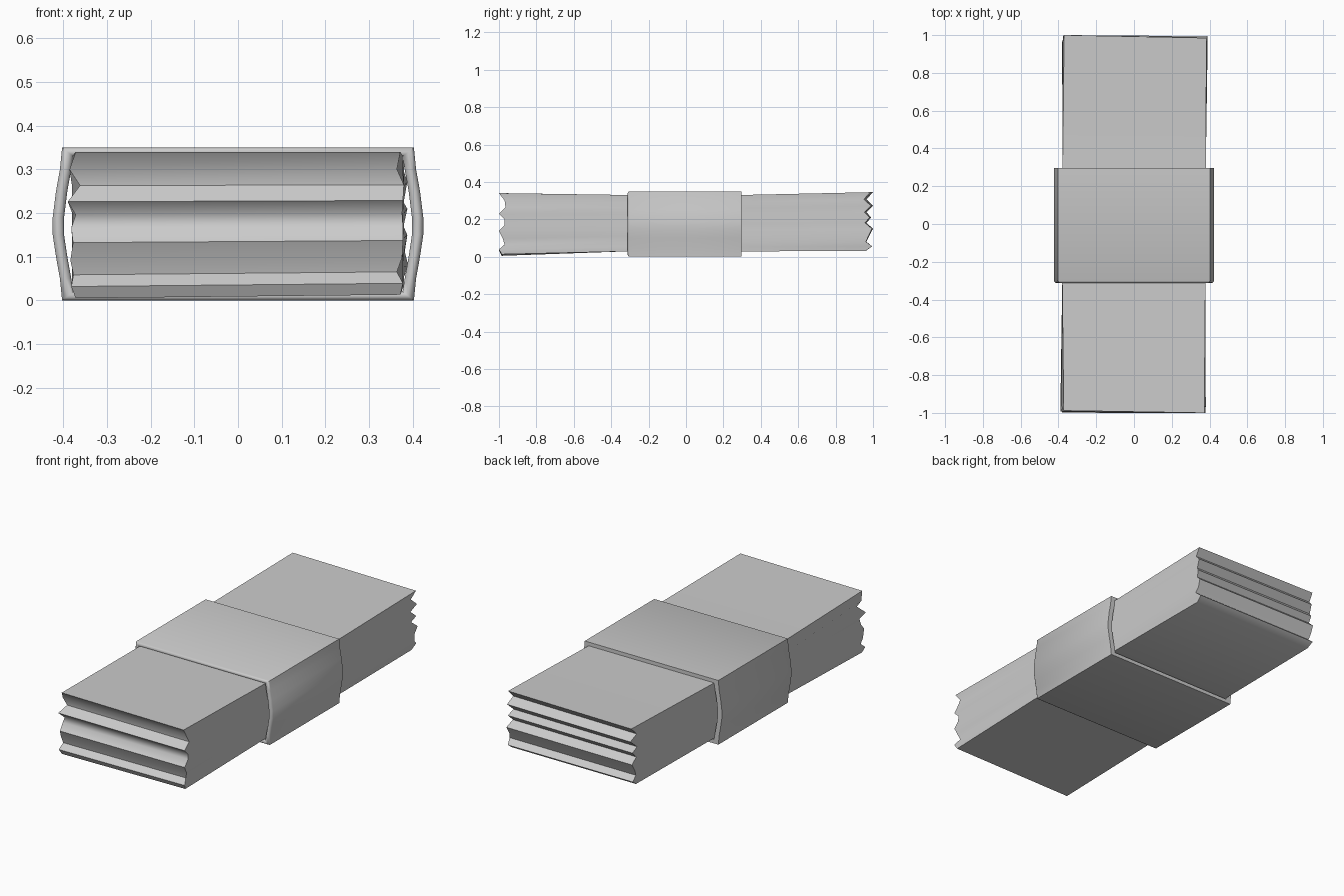
import bpy, bmesh, math

if "Cube" in bpy.data.objects:
    bpy.data.objects.remove(bpy.data.objects["Cube"])

def make_object(name, bm, angle):
    bmesh.ops.recalc_face_normals(bm, faces=bm.faces)
    me = bpy.data.meshes.new(name)
    bm.to_mesh(me)
    bm.free()
    ob = bpy.data.objects.new(name, me)
    bpy.context.collection.objects.link(ob)
    bpy.ops.object.select_all(action='DESELECT')
    ob.select_set(True)
    bpy.context.view_layer.objects.active = ob
    bpy.ops.object.shade_smooth_by_angle(angle=math.radians(angle))
    return ob

def bridge(bm, a, b):
    n = len(a)
    for i in range(n):
        bm.faces.new((a[i], a[(i + 1) % n], b[(i + 1) % n], b[i]))

# Paper stack: loops stacked in height, ragged at the ends, pinched under the band
levels  = [0, .08, .16, .26, .38, .48, .57, .66, .77, .88, 1]
front   = [.015, 0, .03, .02, 0, .03, .03, 0, .035, .03, 0]
back    = [.04, .005, .035, .02, 0, .035, .01, .035, 0, .035, 0]
left_f  = [0, .01, .005, .012, .006, .01, .0, .018, -.01, .014, 0]
right_f = [0, .006, -.008, .004, .006, .006, .004, .006, .008, -.008, 0]
right_b = [0, .004, .014, .006, .012, -.002, .012, -.004, .012, 0, .008]

bm = bmesh.new()
loops = []
for i, t in enumerate(levels):
    zf = .005 + t * .335
    zm = .029 + t * .301
    zb = .03 + t * .315
    yf, yb = -1 + front[i], 1 - back[i]
    skew = .012 * t
    pts = [(-.372 - left_f[i], yf + skew, zf), (.372 + right_f[i], yf, zf - .0 + .008 * (1 - t)),
           (.378, -.31, zm), (.38, .295, zm),
           (.376 + right_b[i], yb - .015 * t, zb), (-.37 - left_f[i] * .6, yb, zb),
           (-.378, .295, zm), (-.38, -.31, zm)]
    loops.append([bm.verts.new(p) for p in pts])
for a, b in zip(loops, loops[1:]):
    bridge(bm, a, b)
# top and bottom sheets in three strips
for l in (loops[0], loops[-1]):
    for q in ((0, 1, 2, 7), (7, 2, 3, 6), (6, 3, 4, 5)):
        bm.faces.new([l[k] for k in q])
make_object("paper_stack", bm, 50)

# Paper band: bulging sleeve with thickness and a slightly rounded front lip
half = [(.403, 0), (.408, .05), (.417, .1), (.4245, .15), (.4245, .19), (.417, .25), (.408, .3), (.403, .35)]

def ring(bm, y, inset):
    side = [(x - inset * 1.3, min(max(z, inset), .35 - inset)) for x, z in half]
    outline = side + [(-x, z) for x, z in reversed(side)]
    return [bm.verts.new((x, y, z)) for x, z in outline]

bm = bmesh.new()
section = [(.297, 0), (-.302, 0), (-.31, .005), (-.312, .01), (-.308, .017), (-.3, .02), (.297, .02)]
rings = [ring(bm, y, d) for y, d in section]
for a, b in zip(rings, rings[1:] + rings[:1]):
    bridge(bm, a, b)
make_object("paper_band", bm, 50)
